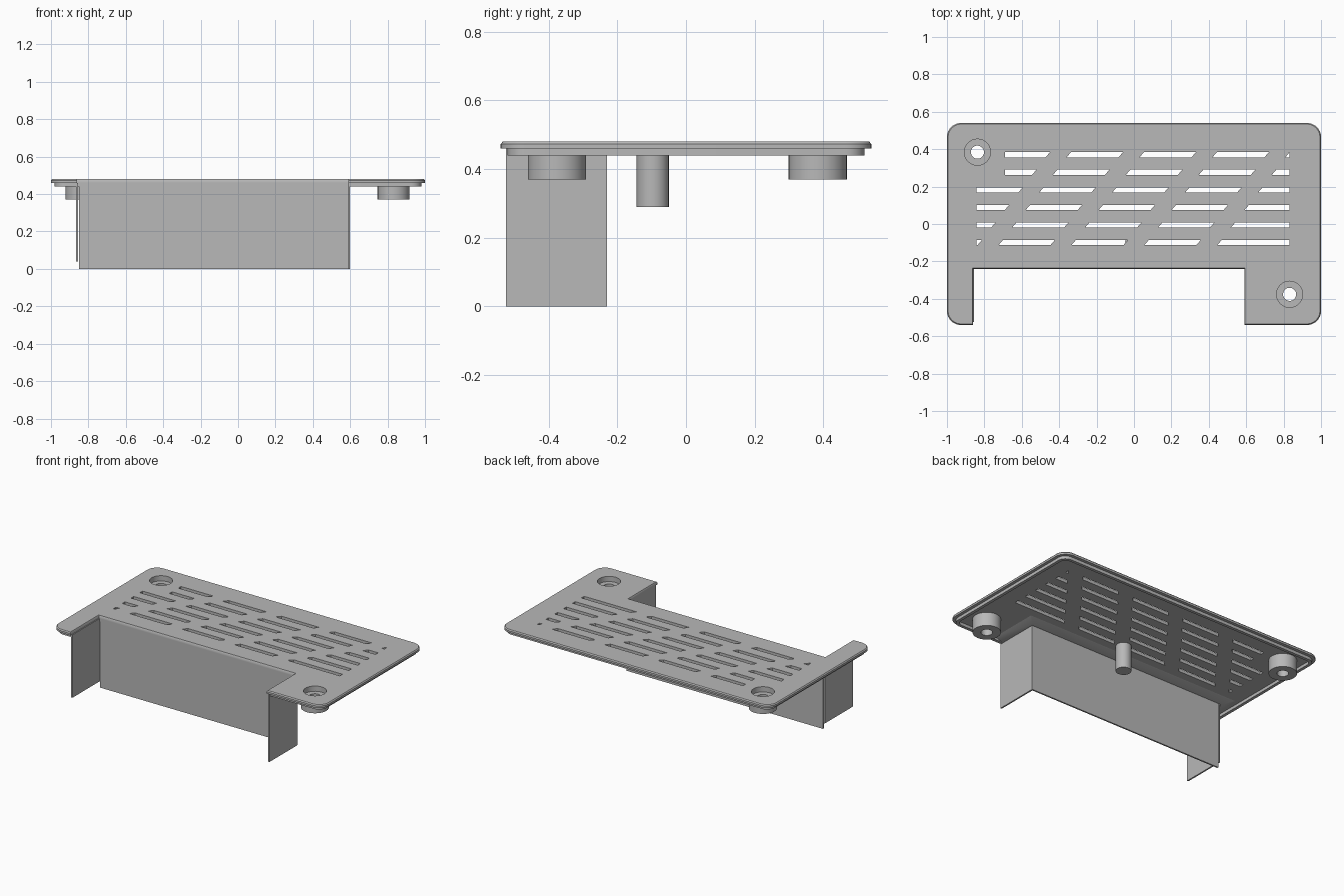
import bpy, bmesh
from math import sin, cos, pi

if "Cube" in bpy.data.objects:
    bpy.data.objects.remove(bpy.data.objects["Cube"])

GREY = (0.48, 0.48, 0.48, 1)
mat = bpy.data.materials.new("plain_grey")
mat.use_nodes = True
mat.diffuse_color = GREY
mat.node_tree.nodes["Principled BSDF"].inputs["Base Color"].default_value = GREY

W, D = 1.0, 0.54                    # half width and depth of the lid
NL, NR, NY = -0.86, 0.59, -0.24     # notch sides and back
TOP, UNDER, LIP = 0.48, 0.46, 0.44


def finish(name, bm):
    bmesh.ops.recalc_face_normals(bm, faces=bm.faces)
    mesh = bpy.data.meshes.new(name)
    bm.to_mesh(mesh)
    bm.free()
    obj = bpy.data.objects.new(name, mesh)
    bpy.context.collection.objects.link(obj)
    mesh.materials.append(mat)
    return obj


def select(obj):
    bpy.ops.object.select_all(action='DESELECT')
    obj.select_set(True)
    bpy.context.view_layer.objects.active = obj


def loft(bm, loops, ring=False):
    """Join equal loops with quads; cap the ends, or close them as a ring."""
    rows = [[bm.verts.new(p) for p in loop] for loop in loops]
    pairs = list(zip(rows, rows[1:]))
    if ring:
        pairs.append((rows[-1], rows[0]))
    for a, b in pairs:
        for i in range(len(a)):
            j = (i + 1) % len(a)
            bm.faces.new((a[i], a[j], b[j], b[i]))
    if not ring:
        bm.faces.new(rows[0][::-1])
        bm.faces.new(rows[-1])


def circle(x, y, r, z, n=32):
    return [(x + r * cos(2 * pi * i / n), y + r * sin(2 * pi * i / n), z) for i in range(n)]


def outline(inset, notch, z, steps=8):
    """Rounded lid outline with a notch in the front edge."""
    r = 0.075 - inset
    cx, cy = W - 0.075, D - 0.075

    def arc(sx, sy, start):
        return [(sx * cx + r * cos(start + pi / 2 * i / steps),
                 sy * cy + r * sin(start + pi / 2 * i / steps), z) for i in range(steps + 1)]
    front = -D + inset
    pts = arc(-1, -1, pi)
    pts += [(NL - notch, front, z), (NL - notch, NY + notch, z),
            (NR + notch, NY + notch, z), (NR + notch, front, z)]
    return pts + arc(1, -1, 1.5 * pi) + arc(1, 1, 0) + arc(-1, 1, pi / 2)


def box(name, x0, x1, y0, y1, z0, z1):
    bm = bmesh.new()
    loft(bm, [[(x0, y0, z), (x1, y0, z), (x1, y1, z), (x0, y1, z)] for z in (z0, z1)])
    return finish(name, bm)


# Lid plate with a chamfered top edge
bm = bmesh.new()
loft(bm, [outline(0, 0, UNDER), outline(0, 0, 0.473), outline(0.006, 0.004, TOP)])
lid = finish("lid_plate", bm)

# Cutter: staggered slanted vents and the two screw recesses
BOSSES = [(-0.837, 0.384), (0.832, -0.376)]
bm = bmesh.new()
for row in range(6):
    y = 0.37 - 0.0938 * row
    low, high = (-0.69 if row < 2 else -0.842), 0.832
    for k in range(-2, 5):
        x = -0.361 - 0.0727 * row + 0.39 * k
        end = x + 0.302
        if high - 0.1 < end < high:
            end = high + 0.03
        corners = [(x, y - 0.014), (end - 0.024, y - 0.014), (end, y + 0.014), (x + 0.024, y + 0.014)]
        shape = []
        for px, py in corners:
            p = (min(max(px, low), high), py)
            if p not in shape:
                shape.append(p)
        if max(p[0] for p in shape) - min(p[0] for p in shape) > 0.01:
            loft(bm, [[(px, py, z) for px, py in shape] for z in (0.4, 0.55)])
for x, y in BOSSES:
    loft(bm, [circle(x, y, 0.07, z) for z in (0.4, 0.55)])
cutter = finish("vent_cutter", bm)
cutter.hide_render = True
select(lid)
mod = lid.modifiers.new("vents", 'BOOLEAN')
mod.operation, mod.solver, mod.object = 'DIFFERENCE', 'EXACT', cutter
bpy.ops.object.modifier_apply(modifier=mod.name)
bpy.data.objects.remove(cutter)

# Locating lip under the lid, sloped behind the notch
bm = bmesh.new()
loft(bm, [outline(0.02, 0.002, UNDER), outline(0.02, 0.002, LIP),
          outline(0.04, 0.02, LIP), outline(0.04, 0.07, UNDER)], ring=True)
lip = finish("under_lip", bm)

# Hollow screw bosses
bosses = []
PROFILE = [(0.085, UNDER), (0.085, 0.37), (0.035, 0.37), (0.035, 0.445), (0.07, 0.445), (0.07, UNDER)]
for name, (x, y) in zip(("back_right_boss", "front_left_boss"), BOSSES):
    bm = bmesh.new()
    loft(bm, [circle(x, y, r, z) for r, z in PROFILE], ring=True)
    bosses.append(finish(name, bm))

# Support post under the middle
bm = bmesh.new()
loft(bm, [circle(0, -0.097, 0.047, z) for z in (0.29, UNDER)])
post = finish("support_post", bm)

# Thin walls hanging around the notch
T = 0.01
box("notch_back_wall", NL + T, NR + T, NY, NY + T, 0, UNDER)
box("notch_left_wall", NR, NR + T, -0.525, NY, 0, UNDER)
box("notch_right_wall", NL - T / 2, NL + T / 2, -0.525, NY + T, 0.04, UNDER)

for obj in [lid, lip, post] + bosses:
    select(obj)
    bpy.ops.object.shade_smooth_by_angle()
